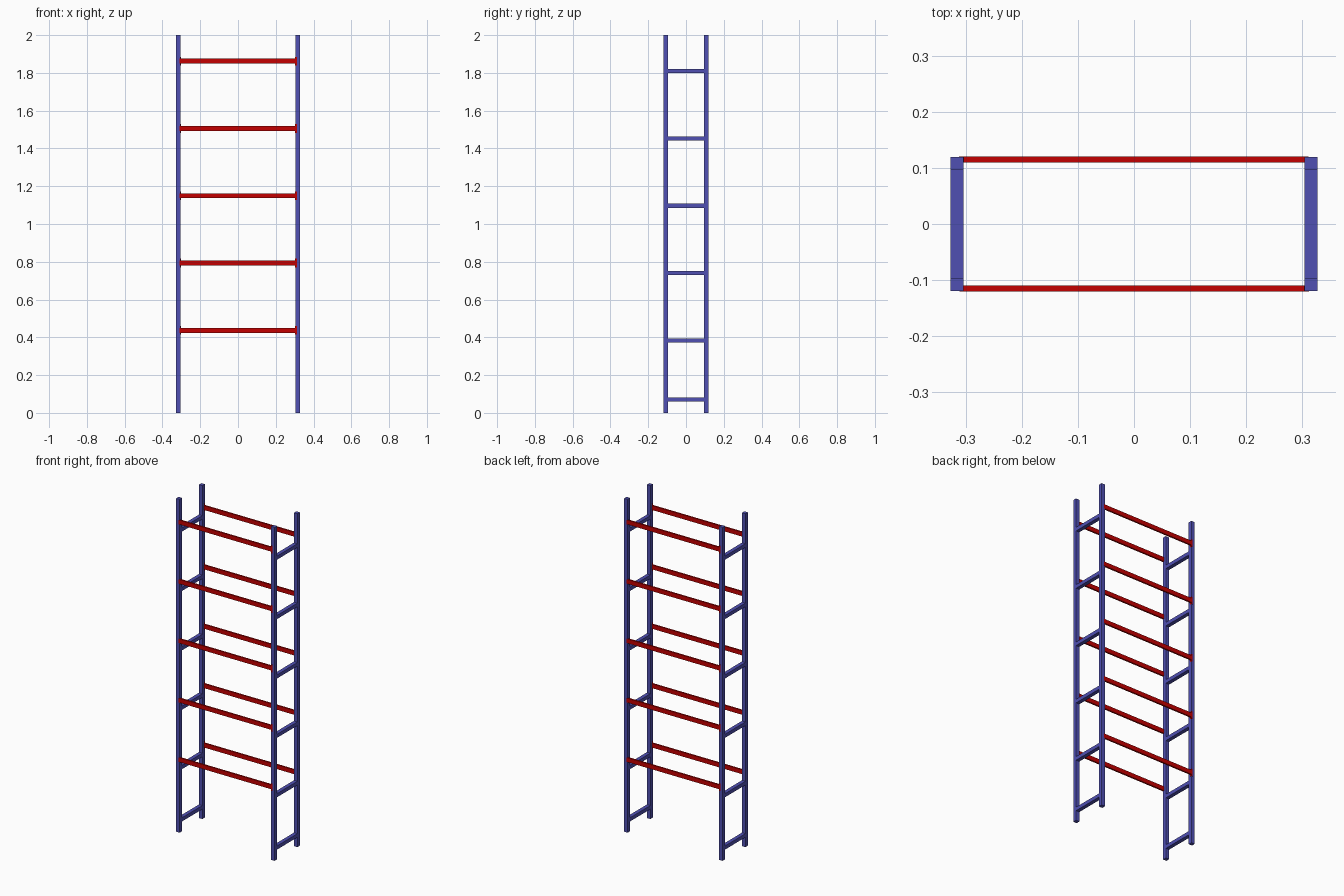
import bpy, bmesh
from mathutils import Vector

if "Cube" in bpy.data.objects:
    bpy.data.objects.remove(bpy.data.objects["Cube"])


def material(name, color):
    m = bpy.data.materials.new(name)
    m.diffuse_color = color
    m.use_nodes = True
    m.node_tree.nodes["Principled BSDF"].inputs["Base Color"].default_value = m.diffuse_color
    return m


BLUE = material("frame_blue", (0.08, 0.08, 0.45, 1))
RED = material("beam_red", (0.55, 0.0, 0.0, 1))


def box(name, lo, hi, mat):
    lo, hi = Vector(lo), Vector(hi)
    bm = bmesh.new()
    bmesh.ops.create_cube(bm, size=1)
    for v in bm.verts:
        v.co = Vector(a * b for a, b in zip(v.co, hi - lo)) + (lo + hi) / 2
    me = bpy.data.meshes.new(name)
    bm.to_mesh(me)
    bm.free()
    me.materials.append(mat)
    ob = bpy.data.objects.new(name, me)
    bpy.context.collection.objects.link(ob)
    return ob


X0, X1 = 0.304, 0.327      # post width
Y0, Y1 = 0.096, 0.119      # post depth
BEAM_Z = [0.437 + 0.3563 * i for i in range(5)]
BRACE_Z = [0.07] + [0.384 + 0.3563 * i for i in range(5)]

for s in (-1, 1):
    # Upright posts and the cross braces of one end frame
    xs = sorted((s * X0, s * X1))
    for t in (-1, 1):
        ys = sorted((t * Y0, t * Y1))
        box("upright_post", (xs[0], ys[0], 0), (xs[1], ys[1], 2), BLUE)
    for z in BRACE_Z:
        box("cross_brace", (xs[0], -Y0, z - 0.011), (xs[1], Y0, z + 0.011), BLUE)

    # Shelf beams, each with a hook plate at one end (rotated half a turn at the back)
    ys = sorted((s * 0.110, s * 0.120))
    for z in BEAM_Z:
        box("shelf_beam", (-0.311, ys[0], z - 0.013), (0.311, ys[1], z + 0.013), RED)
        px = sorted((-s * 0.303, -s * 0.312))
        box("beam_hook_plate", (px[0], ys[0], z - 0.023), (px[1], ys[1], z + 0.023), RED)
